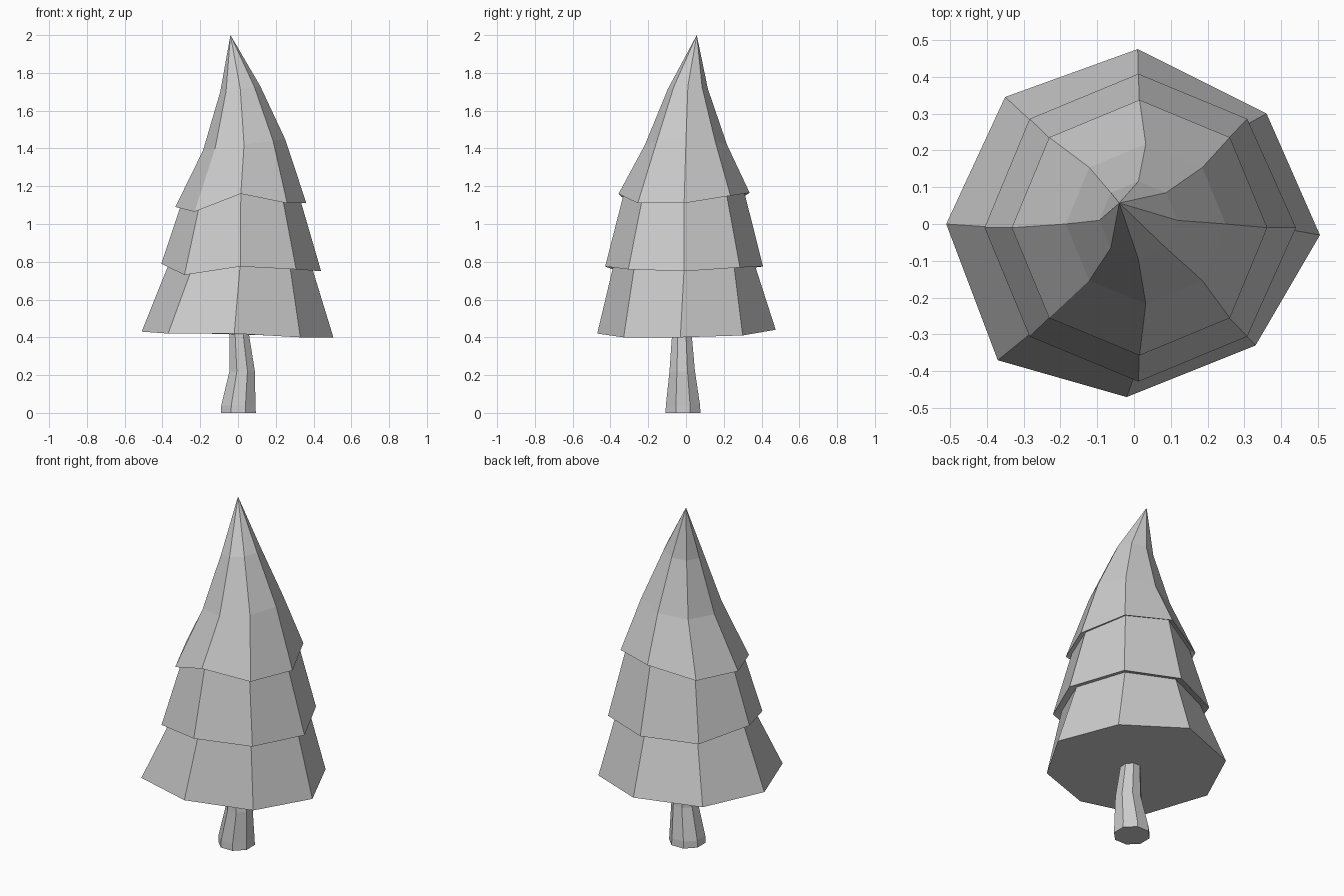
import bpy, bmesh
from math import cos, sin, pi

if "Cube" in bpy.data.objects:
    bpy.data.objects.remove(bpy.data.objects["Cube"])

SIDES = 8


def ring(cx, cy, r, zs, turn=0.0, tilt=0.0):
    """Octagonal ring; zs is one height or a height per corner."""
    if not isinstance(zs, (list, tuple)):
        zs = [zs] * SIDES
    pts = []
    for i, z in enumerate(zs):
        a = turn + 2 * pi * i / SIDES
        pts.append((cx + r * cos(a), cy + r * sin(a), z + tilt * r * cos(a)))
    return pts


def inset(pts, k, lift):
    """Ring tucked up under the rim of the tier above."""
    cx = sum(p[0] for p in pts) / len(pts)
    cy = sum(p[1] for p in pts) / len(pts)
    return [(cx + (x - cx) * k, cy + (y - cy) * k, z + lift) for x, y, z in pts]


def loft(name, rings, apex=None):
    bm = bmesh.new()
    rows = [[bm.verts.new(p) for p in r] for r in rings]
    bm.faces.new(rows[0][::-1])
    for a, b in zip(rows, rows[1:]):
        for i in range(SIDES):
            j = (i + 1) % SIDES
            bm.faces.new((a[i], a[j], b[j], b[i]))
    if apex:
        tip = bm.verts.new(apex)
        for i in range(SIDES):
            bm.faces.new((rows[-1][i], rows[-1][(i + 1) % SIDES], tip))
    else:
        bm.faces.new(rows[-1])
    bmesh.ops.recalc_face_normals(bm, faces=bm.faces[:])
    mesh = bpy.data.meshes.new(name)
    bm.to_mesh(mesh)
    bm.free()
    ob = bpy.data.objects.new(name, mesh)
    bpy.context.collection.objects.link(ob)
    return ob


# Foliage: three skirted tiers, corners counter-clockwise from the right
low_rim = [(.505, -.03, .40), (.36, .30, .41), (.01, .475, .44), (-.35, .345, .43),
           (-.51, 0, .43), (-.37, -.37, .42), (-.02, -.47, .42), (.33, -.33, .40)]
mid_rim = ring(.012, -.01, .418, [.75, .77, .775, .76, .79, .73, .775, .76])
mid_rim[0] = (.44, -.01, .75)
top_rim = ring(.015, -.01, .347, [1.11, 1.15, 1.165, 1.10, 1.09, 1.065, 1.16, 1.11])
loft("foliage", [
    low_rim,
    inset(mid_rim, .89, .015), mid_rim,
    inset(top_rim, .91, .015), top_rim,
    ring(.032, 0, .217, 1.42, tilt=.14),
    ring(.012, .01, .106, 1.715, tilt=.14),
], apex=(-.04, .057, 2.0))

# Trunk: bent and tapered
loft("trunk", [
    ring(.002, -.016, .10, 0, pi / 8),
    ring(.002, -.016, .098, .04, pi / 8),
    ring(.022, -.02, .073, .22, pi / 8),
    ring(.005, -.022, .055, .43, pi / 8),
])
